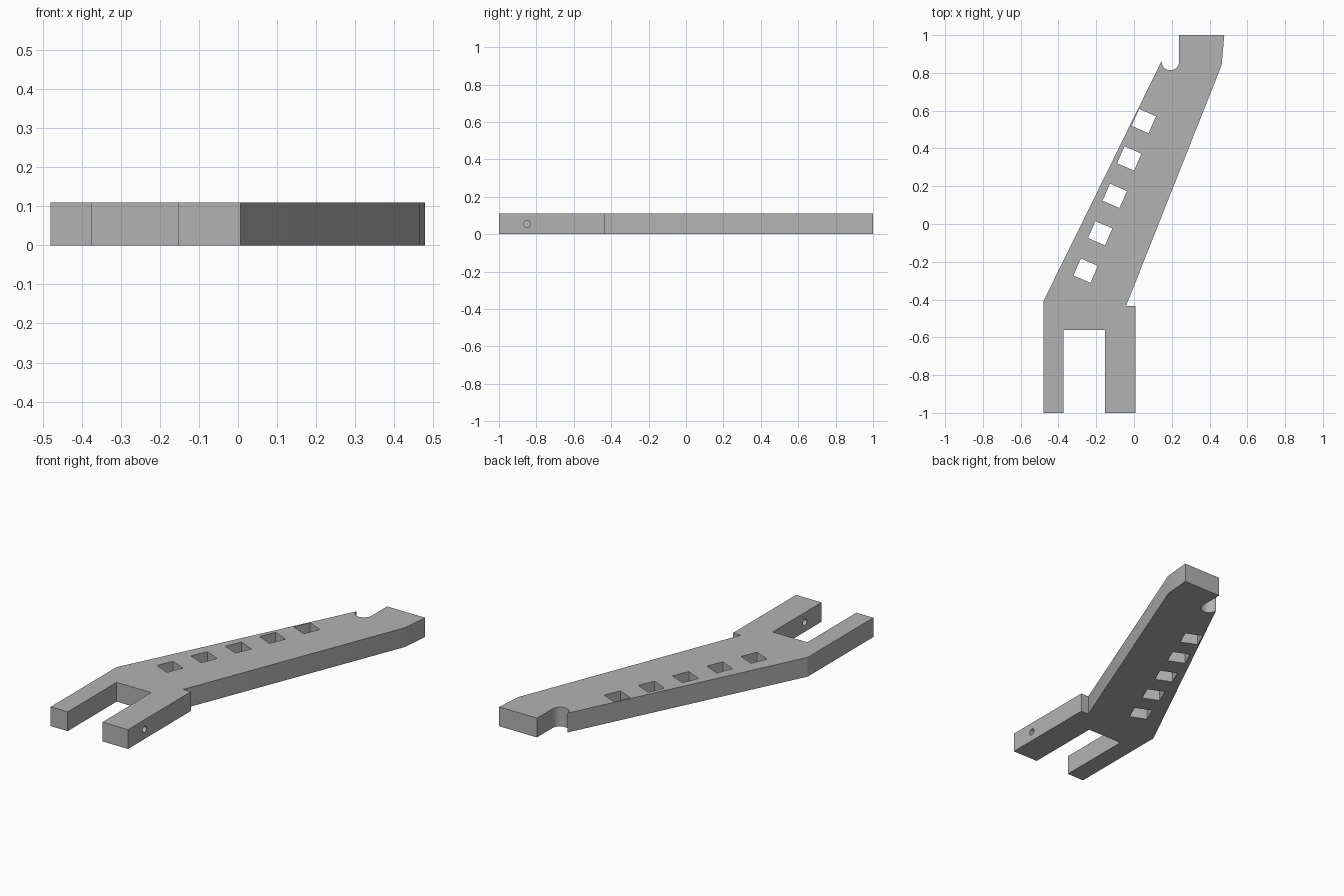
import bpy
import bmesh
from math import cos, sin, pi, radians
from mathutils import Vector

cube = bpy.data.objects.get("Cube")
if cube:
    bpy.data.objects.remove(cube, do_unlink=True)

THICKNESS = 0.11

grey = bpy.data.materials.new("plain grey")
grey.use_nodes = True
colour = (0.45, 0.45, 0.45, 1)
grey.diffuse_color = colour
grey.node_tree.nodes["Principled BSDF"].inputs["Base Color"].default_value = colour


def prism(name, outline, bottom, top):
    """Extrude a flat outline straight up into a solid."""
    bm = bmesh.new()
    face = bm.faces.new([bm.verts.new((x, y, bottom)) for x, y in outline])
    extruded = bmesh.ops.extrude_face_region(bm, geom=[face])
    verts = [v for v in extruded["geom"] if isinstance(v, bmesh.types.BMVert)]
    bmesh.ops.translate(bm, verts=verts, vec=(0, 0, top - bottom))
    bmesh.ops.recalc_face_normals(bm, faces=bm.faces)
    mesh = bpy.data.meshes.new(name)
    bm.to_mesh(mesh)
    bm.free()
    mesh.materials.append(grey)
    obj = bpy.data.objects.new(name, mesh)
    bpy.context.collection.objects.link(obj)
    return obj


def cut(target, cutter):
    """Subtract a cutter from the target, then discard it."""
    cutter.hide_render = True
    mod = target.modifiers.new("cut", "BOOLEAN")
    mod.operation = "DIFFERENCE"
    mod.solver = "EXACT"
    mod.object = cutter
    bpy.context.view_layer.objects.active = target
    bpy.ops.object.modifier_apply(modifier=mod.name)
    bpy.data.objects.remove(cutter, do_unlink=True)


# Slanted arm with a two-pronged fork and a rounded notch near the tip
notch_x, notch_y, notch_r = 0.192, 0.861, 0.047
notch = [(notch_x + notch_r * cos(a), notch_y - notch_r * sin(a))
         for a in (pi * i / 16 for i in range(17))]
outline = [(-0.48, -0.41), (-0.48, -1), (-0.373, -1), (-0.373, -0.56),
           (-0.154, -0.56), (-0.154, -1), (0.007, -1), (0.007, -0.434),
           (-0.042, -0.434), (0.464, 0.841), (0.478, 1), (0.239, 1)] + notch
arm = prism("forked_arm", outline, 0, THICKNESS)

# Row of tilted square windows
first, last = Vector((-0.256, -0.247)), Vector((0.052, 0.545))
half_diagonal = 0.098 / 2 ** 0.5
for i in range(5):
    centre = first.lerp(last, i / 4)
    corners = [(centre.x + half_diagonal * cos(a), centre.y + half_diagonal * sin(a))
               for a in (radians(45 - 23.5 + 90 * k) for k in range(4))]
    cut(arm, prism("window_cutter", corners, -0.1, THICKNESS + 0.1))

# Pin hole through the wide prong
bpy.ops.mesh.primitive_cylinder_add(vertices=24, radius=0.018, depth=0.3,
                                    location=(-0.07, -0.85, THICKNESS / 2),
                                    rotation=(0, pi / 2, 0))
pin = bpy.context.object
pin.name = "pin_hole_cutter"
pin.data.materials.append(grey)
cut(arm, pin)

# Smooth only the notch and pin hole walls
bpy.ops.object.select_all(action="DESELECT")
arm.select_set(True)
bpy.context.view_layer.objects.active = arm
bpy.ops.object.shade_smooth_by_angle(angle=radians(20))
